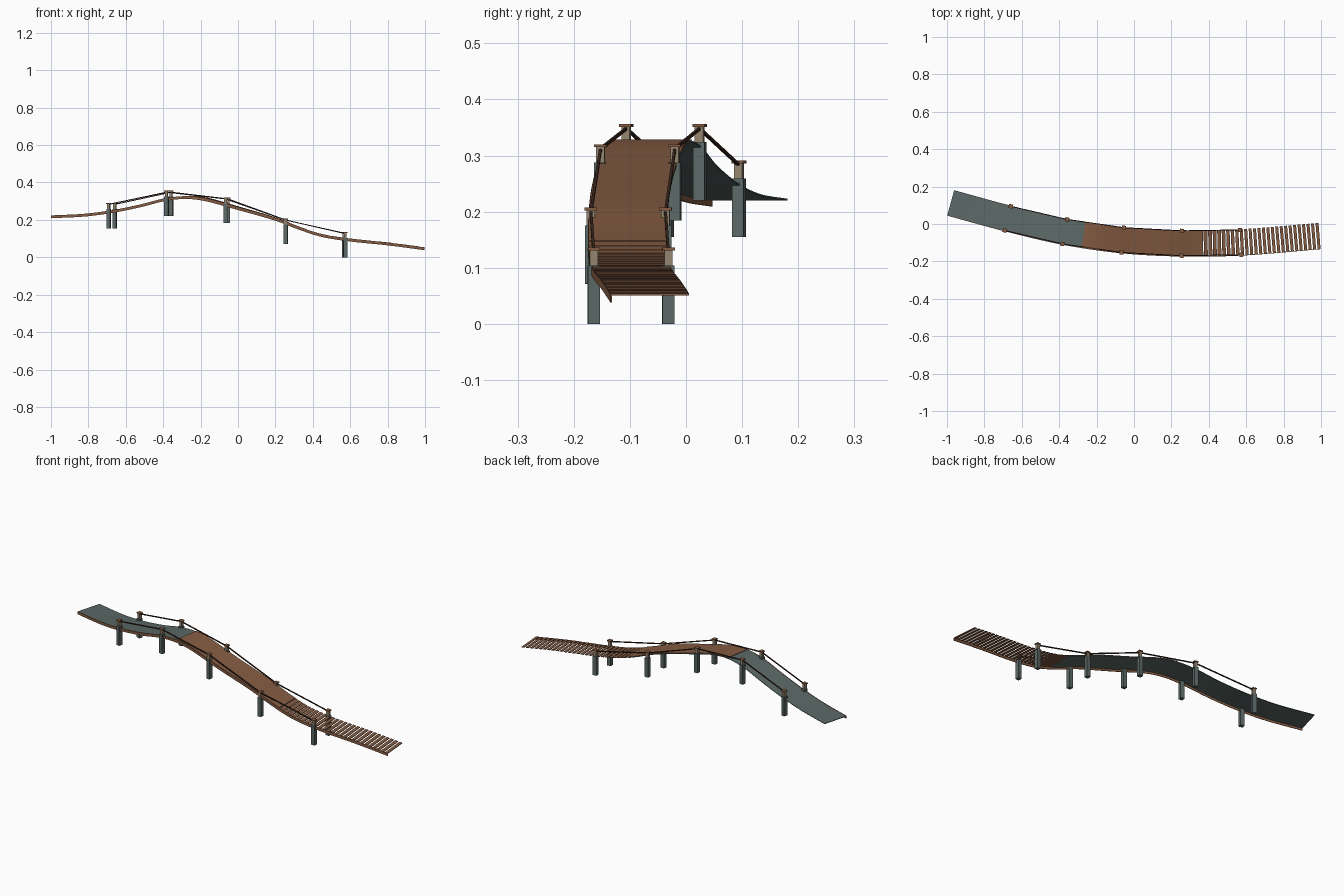
import bpy, bmesh
from mathutils import Vector, Matrix

old = bpy.data.objects.get("Cube")
if old:
    bpy.data.objects.remove(old, do_unlink=True)


def material(name, rgb):
    m = bpy.data.materials.new(name)
    m.use_nodes = True
    m.diffuse_color = (*rgb, 1)
    m.node_tree.nodes["Principled BSDF"].inputs["Base Color"].default_value = (*rgb, 1)
    return m


wood = material("brown wood", (0.235, 0.106, 0.055))
stone = material("grey green stone", (0.105, 0.14, 0.135))
pale = material("pale post wood", (0.30, 0.24, 0.16))
rope_mat = material("dark rope", (0.045, 0.022, 0.014))

# Centre line in plan and the height of the walkway, both given along x
PLAN = [(-0.98, 0.113), (-0.675, 0.03), (-0.37, -0.041), (-0.06, -0.086),
        (0.255, -0.103), (0.57, -0.098), (0.992, -0.064)]
RISE = [(-0.98, 0.223), (-0.8, 0.232), (-0.65, 0.252), (-0.5, 0.283), (-0.38, 0.314),
        (-0.27, 0.326), (-0.17, 0.315), (0, 0.268), (0.2, 0.21), (0.33, 0.16),
        (0.45, 0.122), (0.6, 0.098), (0.8, 0.077), (0.992, 0.052)]
HALF = 0.07


def sample(pts, x):
    """Smooth cubic through the points."""
    def slope(i):
        a, b = pts[max(i - 1, 0)], pts[min(i + 1, len(pts) - 1)]
        return (b[1] - a[1]) / (b[0] - a[0])
    i = 0
    while i < len(pts) - 2 and x > pts[i + 1][0]:
        i += 1
    (x0, y0), (x1, y1) = pts[i], pts[i + 1]
    w = x1 - x0
    t = (x - x0) / w
    return (y0 * (1 + 2 * t) * (1 - t) ** 2 + slope(i) * w * t * (1 - t) ** 2
            + y1 * t * t * (3 - 2 * t) + slope(i + 1) * w * t * t * (t - 1))


def frame(x):
    """Centre point and sideways direction of the walkway."""
    d = 0.01
    along = Vector((2 * d, sample(PLAN, x + d) - sample(PLAN, x - d), 0)).normalized()
    return Vector((x, sample(PLAN, x), sample(RISE, x))), Vector((-along.y, along.x, 0))


def finish(name, bm, mats):
    bmesh.ops.recalc_face_normals(bm, faces=bm.faces)
    me = bpy.data.meshes.new(name)
    bm.to_mesh(me)
    bm.free()
    for m in mats:
        me.materials.append(m)
    ob = bpy.data.objects.new(name, me)
    bpy.context.collection.objects.link(ob)
    return ob


def sweep(bm, start, end, steps, side0, side1, top, bottom):
    """Rectangular section carried along the walkway."""
    rings = []
    for i in range(steps + 1):
        c, n = frame(start + (end - start) * i / steps)
        rings.append([bm.verts.new(c + n * s + Vector((0, 0, h))) for s, h in
                      ((side0, top), (side1, top), (side1, bottom), (side0, bottom))])
    for a, b in zip(rings, rings[1:]):
        for k in range(4):
            j = (k + 1) % 4
            bm.faces.new((a[k], a[j], b[j], b[k]))
    bm.faces.new(rings[0])
    bm.faces.new(rings[-1])


def strip(name, mat, *args):
    bm = bmesh.new()
    sweep(bm, *args)
    return finish(name, bm, [mat])


def block(bm, matrix, size, centre_z):
    local = Matrix.Translation((0, 0, centre_z)) @ Matrix.Diagonal((*size, 1))
    geom = bmesh.ops.create_cube(bm, size=1, matrix=matrix @ local)
    return {f for v in geom["verts"] for f in v.link_faces}


# Stone ramp, with planking laid over its far part
SPLIT, OPEN = -0.27, 0.37
strip("stone_ramp", stone, -0.98, OPEN, 54, -HALF, HALF, 0, -0.003)
strip("plank_floor", wood, SPLIT, OPEN, 30, -HALF, HALF, 0.003, 0.0005)

# Open slats, their gaps widening towards the low end
bm = bmesh.new()
count = 26
pitch = (0.992 - OPEN) / count
for i in range(count):
    end = OPEN + pitch * (i + 1)
    gap = 0.003 + 0.005 * min(1, i / 10)
    sweep(bm, end - pitch + gap, end, 1, -HALF, HALF, 0.002, -0.001)
finish("open_slats", bm, [wood])

# Side board under the front edge
strip("front_side_board", wood, -0.98, 0.992, 70, -HALF - 0.001, -HALF + 0.002, 0.001, -0.014)

# Posts with pale necks and caps, joined by ropes
POSTS = [(-0.675, 0.155), (-0.37, 0.22), (-0.06, 0.184), (0.255, 0.071), (0.57, 0)]
for side, sign in (("front", -1), ("back", 1)):
    tops = []
    for i, (x, base) in enumerate(POSTS):
        c, n = frame(x)
        foot = c + n * sign * 0.0665
        foot.z = base
        m = Matrix.Translation(foot) @ n.to_track_quat('Y', 'Z').to_matrix().to_4x4()
        bm = bmesh.new()
        block(bm, m, (0.021, 0.021, 0.104), 0.052)
        for f in block(bm, m, (0.015, 0.015, 0.03), 0.117):
            f.material_index = 1
        for f in block(bm, m, (0.022, 0.022, 0.005), 0.1335):
            f.material_index = 2
        finish(f"{side}_post_{i + 1}", bm, [stone, pale, wood])
        tops.append(foot + Vector((0, 0, 0.128)))
    bm = bmesh.new()
    for a, b in zip(tops, tops[1:]):
        d = b - a
        m = Matrix.Translation((a + b) / 2) @ d.to_track_quat('Z', 'Y').to_matrix().to_4x4()
        block(bm, m, (0.005, 0.005, d.length), 0)
    finish(f"{side}_rope", bm, [rope_mat])
